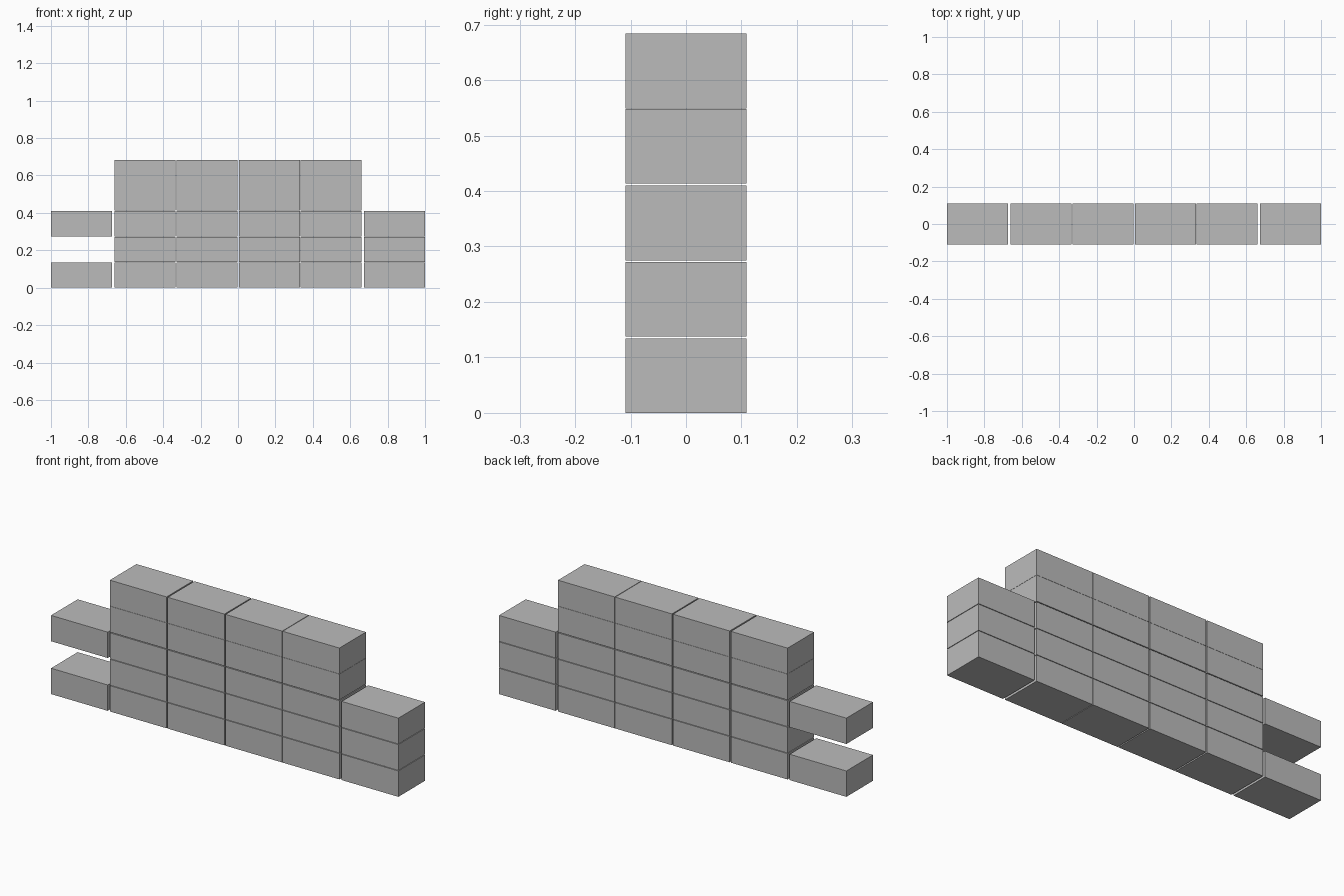
import bpy

cube = bpy.data.objects.get("Cube")
if cube:
    bpy.data.objects.remove(cube, do_unlink=True)

# Single stone colour
stone = bpy.data.materials.new("grey_stone")
stone.use_nodes = True
GREY = (0.5, 0.5, 0.5, 1.0)
stone.diffuse_color = GREY
stone.node_tree.nodes["Principled BSDF"].inputs["Base Color"].default_value = GREY

LENGTH, DEPTH, HEIGHT = 0.3265, 0.2188, 0.1345
COLUMN_GAPS = (0.012, 0.007, 0.006, 0.003, 0.013)
ROW_GAPS = (0.003, 0.003, 0.004, 0.001)


def starts(first, size, gaps):
    """Lower edges of equal bricks laid with the given joints."""
    edges = [first]
    for gap in gaps:
        edges.append(edges[-1] + size + gap)
    return edges


def brick(name, x, z):
    bpy.ops.mesh.primitive_cube_add(size=1, location=(x + LENGTH / 2, 0, z + HEIGHT / 2))
    ob = bpy.context.object
    ob.name = name
    ob.scale = (LENGTH, DEPTH, HEIGHT)
    bpy.ops.object.transform_apply(location=False, rotation=False, scale=True)
    ob.data.materials.append(stone)


# Courses of bricks: top two are shorter, second has a missing end brick
columns = starts(-1.0, LENGTH, COLUMN_GAPS)
courses = starts(0.0, HEIGHT, ROW_GAPS)
last = len(columns) - 1
for row, z in enumerate(courses):
    for col, x in enumerate(columns):
        short_top = row >= 3 and col in (0, last)
        missing_end = row == 1 and col == 0
        if not (short_top or missing_end):
            brick(f"brick_course_{row + 1}_column_{col + 1}", x, z)
